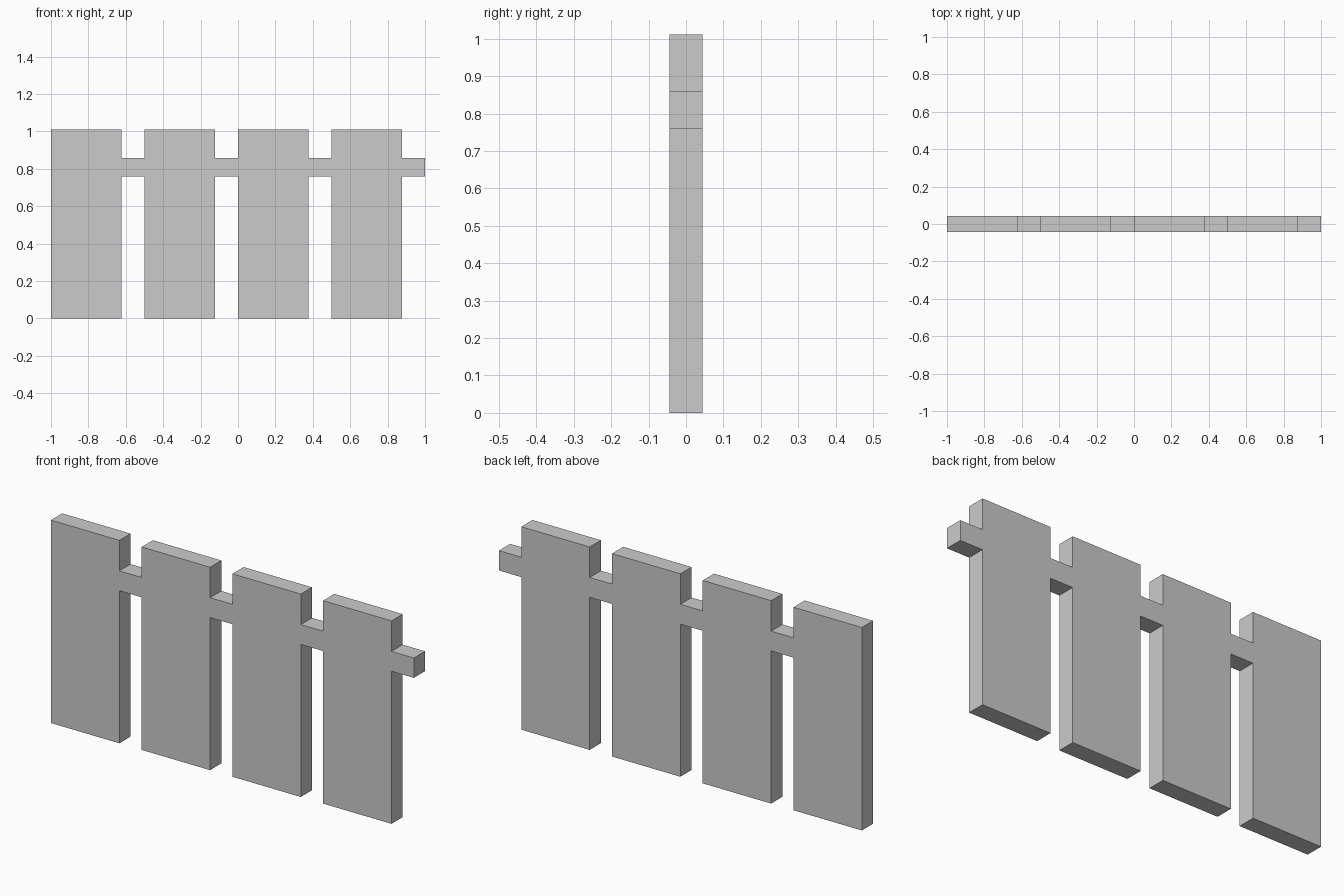
import bpy
import bmesh

if "Cube" in bpy.data.objects:
    bpy.data.objects.remove(bpy.data.objects["Cube"])

COUNT, PITCH = 4, 0.5
PLANK_W, HEIGHT = 0.377, 1.011
RAIL_LOW, RAIL_HIGH = 0.76, 0.859
DEPTH = 0.088


def stepped_edge(plank_z, rail_z):
    """Left-to-right outline alternating between plank end and rail edge."""
    pts = []
    for i in range(COUNT):
        x = -1 + i * PITCH
        pts += [(x, plank_z), (x + PLANK_W, plank_z),
                (x + PLANK_W, rail_z), (x + PITCH, rail_z)]
    return pts


# Fence section: flush planks and rail as one outline, extruded through the depth
outline = stepped_edge(0, RAIL_LOW) + stepped_edge(HEIGHT, RAIL_HIGH)[::-1]
bm = bmesh.new()
face = bm.faces.new([bm.verts.new((x, -DEPTH / 2, z)) for x, z in outline])
ext = bmesh.ops.extrude_face_region(bm, geom=[face])
new_verts = [g for g in ext["geom"] if isinstance(g, bmesh.types.BMVert)]
bmesh.ops.translate(bm, verts=new_verts, vec=(0, DEPTH, 0))
bmesh.ops.recalc_face_normals(bm, faces=bm.faces)

mesh = bpy.data.meshes.new("fence_section")
bm.to_mesh(mesh)
bm.free()
fence = bpy.data.objects.new("fence_section", mesh)
bpy.context.collection.objects.link(fence)
